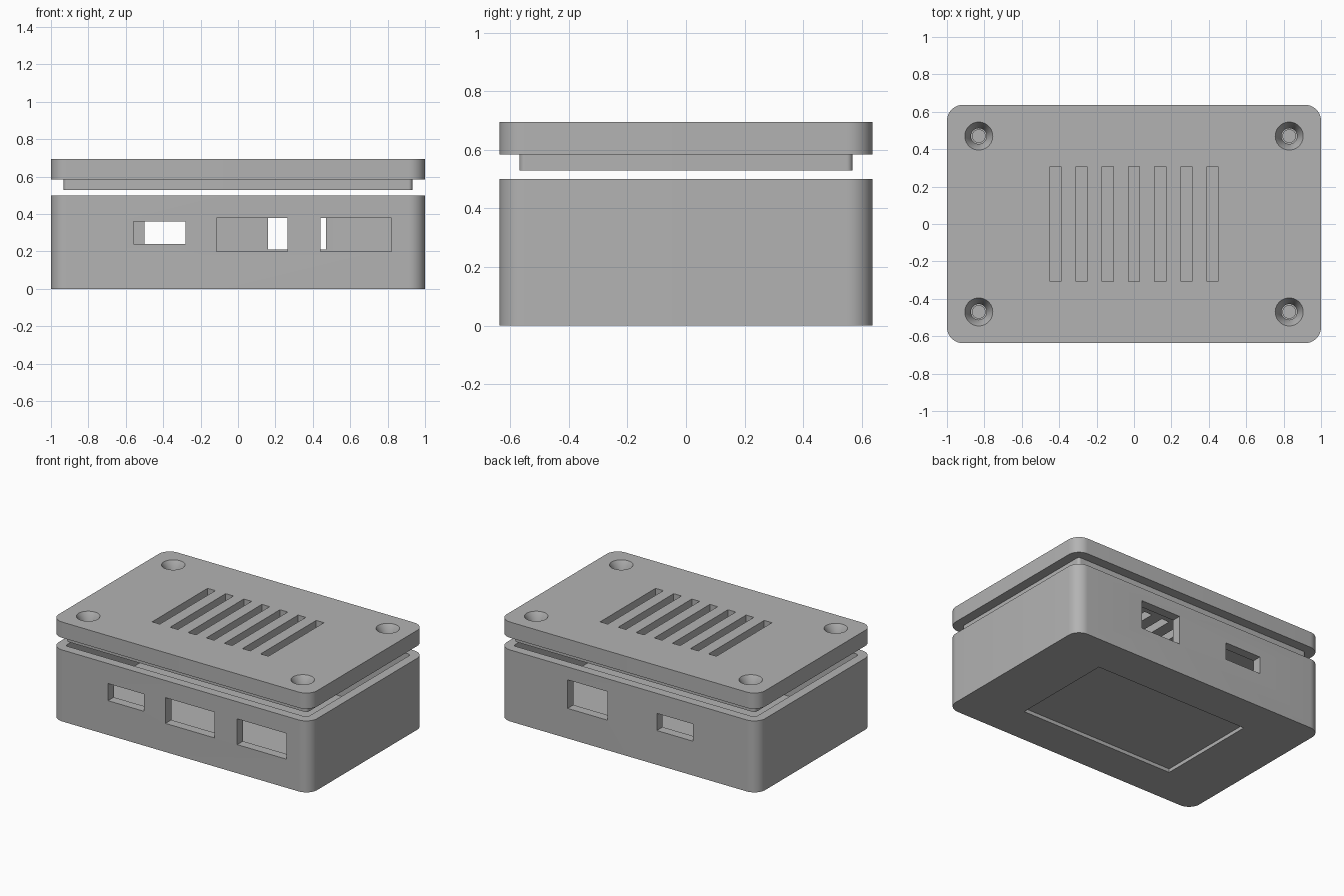
import bpy, bmesh, math

if "Cube" in bpy.data.objects:
    bpy.data.objects.remove(bpy.data.objects["Cube"], do_unlink=True)

GREY = (0.45, 0.45, 0.45, 1)
mat = bpy.data.materials.new("plain grey plastic")
mat.use_nodes = True
mat.diffuse_color = GREY
mat.node_tree.nodes["Principled BSDF"].inputs["Base Color"].default_value = GREY

HALF_X, HALF_Y, RADIUS, WALL = 1.0, 0.637, 0.085, 0.064
BASE_TOP, LIP_Z, LID_Z, LID_TOP = 0.5, 0.53, 0.585, 0.695
SCREWS = [(sx * 0.83, sy * 0.47) for sx in (-1, 1) for sy in (-1, 1)]


def make(name, bm):
    bmesh.ops.recalc_face_normals(bm, faces=bm.faces)
    mesh = bpy.data.meshes.new(name)
    bm.to_mesh(mesh)
    bm.free()
    mesh.materials.append(mat)
    ob = bpy.data.objects.new(name, mesh)
    bpy.context.collection.objects.link(ob)
    return ob


def slab(name, hx, hy, r, z0, z1, steps=10):
    """Upright block with rounded vertical corners."""
    bm = bmesh.new()
    ring = []
    for q, (sx, sy) in enumerate([(1, 1), (-1, 1), (-1, -1), (1, -1)]):
        for i in range(steps + 1):
            a = (q + i / steps) * math.pi / 2
            ring.append(bm.verts.new((sx * (hx - r) + r * math.cos(a),
                                      sy * (hy - r) + r * math.sin(a), z0)))
    face = bm.faces.new(ring)
    top = bmesh.ops.extrude_face_region(bm, geom=[face])["geom"]
    for v in top:
        if isinstance(v, bmesh.types.BMVert):
            v.co.z = z1
    return make(name, bm)


def block(name, x0, x1, y0, y1, z0, z1):
    bm = bmesh.new()
    bmesh.ops.create_cube(bm, size=1)
    for v in bm.verts:
        v.co = (x1 if v.co.x > 0 else x0, y1 if v.co.y > 0 else y0,
                z1 if v.co.z > 0 else z0)
    return make(name, bm)


def cone(name, x, y, r0, r1, z0, z1):
    bm = bmesh.new()
    bmesh.ops.create_cone(bm, cap_ends=True, segments=40, radius1=r0,
                          radius2=r1, depth=z1 - z0)
    bmesh.ops.translate(bm, verts=bm.verts, vec=(x, y, (z0 + z1) / 2))
    return make(name, bm)


def combine(target, tool, operation="DIFFERENCE"):
    mod = target.modifiers.new("shape", "BOOLEAN")
    mod.operation, mod.solver, mod.object = operation, "EXACT", tool
    bpy.context.view_layer.objects.active = target
    bpy.ops.object.modifier_apply(modifier=mod.name)
    bpy.data.objects.remove(tool, do_unlink=True)


# Open base tray with a shallow recess underneath
base = slab("base", HALF_X, HALF_Y, RADIUS, 0, BASE_TOP)
combine(base, slab("cavity", HALF_X - WALL, HALF_Y - WALL, RADIUS - WALL, WALL, 1))
combine(base, block("label_recess", -0.595, 0.595, -0.365, 0.365, -0.1, 0.025))

# Port openings: side, x range, z range
for side, x0, x1, z0, z1 in [(-1, -0.56, -0.28, 0.24, 0.36),
                             (-1, -0.115, 0.265, 0.2, 0.38),
                             (-1, 0.44, 0.82, 0.2, 0.38),
                             (1, 0.16, 0.47, 0.21, 0.41),
                             (1, -0.5, -0.22, 0.24, 0.36)]:
    ya, yb = sorted((side * 0.5, side * 0.8))
    combine(base, block("port", x0, x1, ya, yb, z0, z1))

# Lid plate with vents and countersunk screw holes
lid = slab("lid", HALF_X, HALF_Y, RADIUS, LID_Z, LID_TOP)
for i in range(-3, 4):
    x = i * 0.14
    combine(lid, block("vent", x - 0.03, x + 0.03, -0.307, 0.307, 0.4, 0.8))
for x, y in SCREWS:
    combine(lid, cone("hole", x, y, 0.042, 0.042, 0.4, 0.8))
    combine(lid, cone("countersink", x, y, 0.042, 0.075, LID_TOP - 0.06, LID_TOP + 0.0001))

# Locating lip beneath the lid
lip = slab("lid_lip", 0.932, 0.569, 0.02, LIP_Z, LID_Z)
combine(lip, slab("lip_opening", 0.889, 0.526, 0.01, 0.4, 0.8))

# Short screw posts on the tray floor
posts = []
for i, (x, y) in enumerate(SCREWS):
    post = cone(f"screw_post_{i + 1}", x, y, 0.075, 0.075, WALL - 0.01, 0.17)
    combine(post, cone("pilot", x, y, 0.034, 0.034, WALL + 0.02, 0.3))
    posts.append(post)

# Smooth the round walls, keep the hard edges
bpy.ops.object.select_all(action="DESELECT")
for ob in [base, lid, lip] + posts:
    ob.select_set(True)
bpy.context.view_layer.objects.active = base
bpy.ops.object.shade_smooth_by_angle(angle=math.radians(30))
